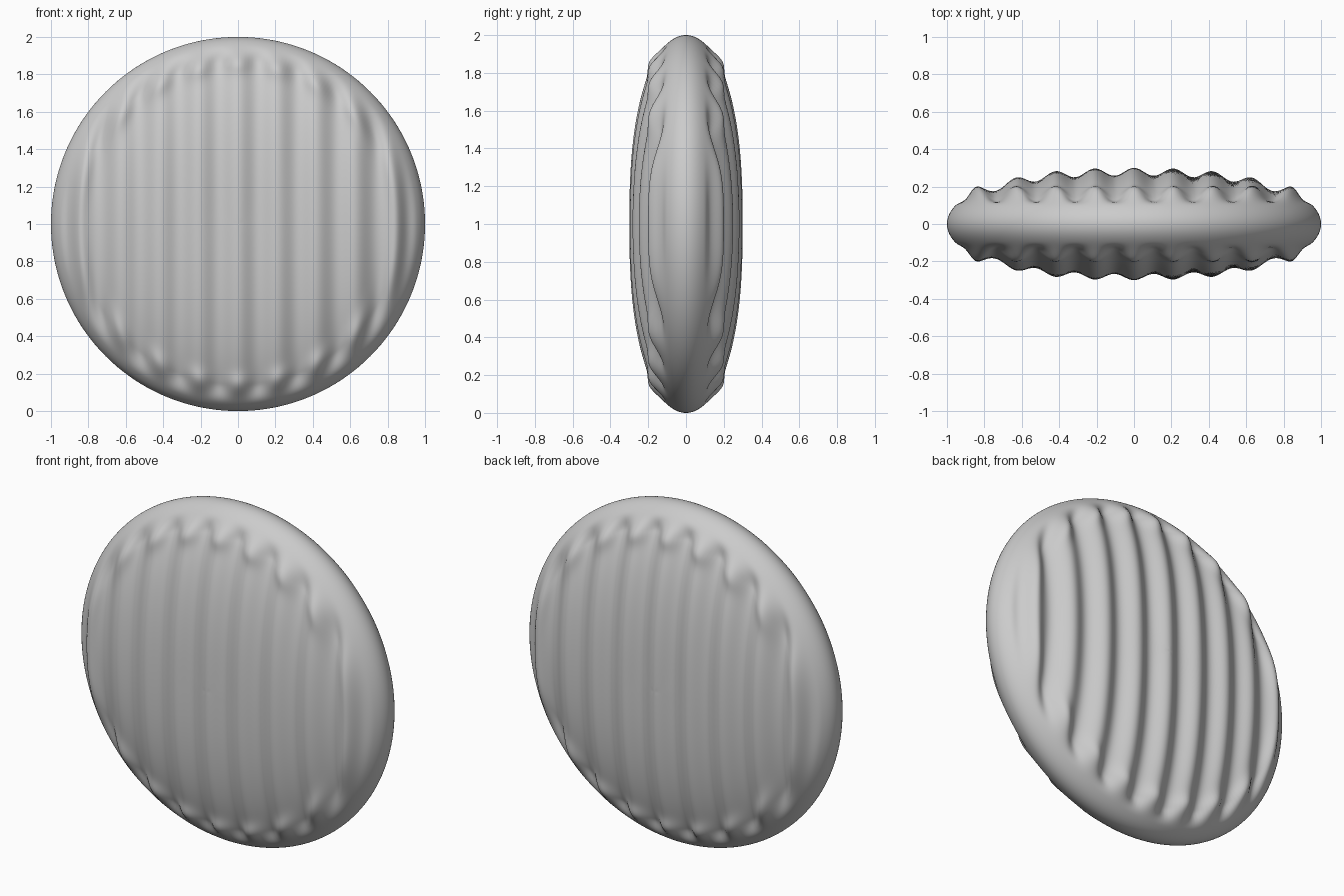
import bpy, bmesh, math

if "Cube" in bpy.data.objects:
    bpy.data.objects.remove(bpy.data.objects["Cube"])

RINGS, SEGS, PITCH = 90, 288, 0.21


def smoothstep(a, b, v):
    t = max(0.0, min(1.0, (v - a) / (b - a)))
    return t * t * (3 - 2 * t)


def thickness(x, r, depth):
    # rounded lens with vertical ribs that swell, then die out before the rim
    base = 0.3 * math.sqrt(max(0.0, 1 - r ** 2.5))
    rib = 0.5 + 0.5 * math.cos(2 * math.pi * x / PITCH)
    inside = 1 - smoothstep(0.86, 0.96, r)
    swell = 0.025 * math.exp(-((r - 0.86) / 0.055) ** 2) * rib
    return base - depth * (1 - rib) * inside + swell


bm = bmesh.new()
rim = [bm.verts.new((math.cos(a), 0, 1 + math.sin(a)))
       for a in (2 * math.pi * i / SEGS for i in range(SEGS))]

# front and back ribbed faces share the rim
for side, depth in ((-1, 0.033), (1, 0.042)):
    outer = rim
    for k in range(RINGS - 1, 0, -1):
        r = math.sin(k / RINGS * math.pi / 2)
        ring = []
        for i in range(SEGS):
            a = 2 * math.pi * i / SEGS
            x = r * math.cos(a)
            ring.append(bm.verts.new((x, side * thickness(x, r, depth), 1 + r * math.sin(a))))
        for i in range(SEGS):
            j = (i + 1) % SEGS
            bm.faces.new((outer[i], outer[j], ring[j], ring[i]))
        outer = ring
    centre = bm.verts.new((0, side * thickness(0, 0, depth), 1))
    for i in range(SEGS):
        bm.faces.new((outer[i], outer[(i + 1) % SEGS], centre))

bmesh.ops.recalc_face_normals(bm, faces=bm.faces)
for f in bm.faces:
    f.smooth = True
mesh = bpy.data.meshes.new("ribbed_disc")
bm.to_mesh(mesh)
bm.free()
disc = bpy.data.objects.new("ribbed_disc", mesh)
bpy.context.collection.objects.link(disc)
